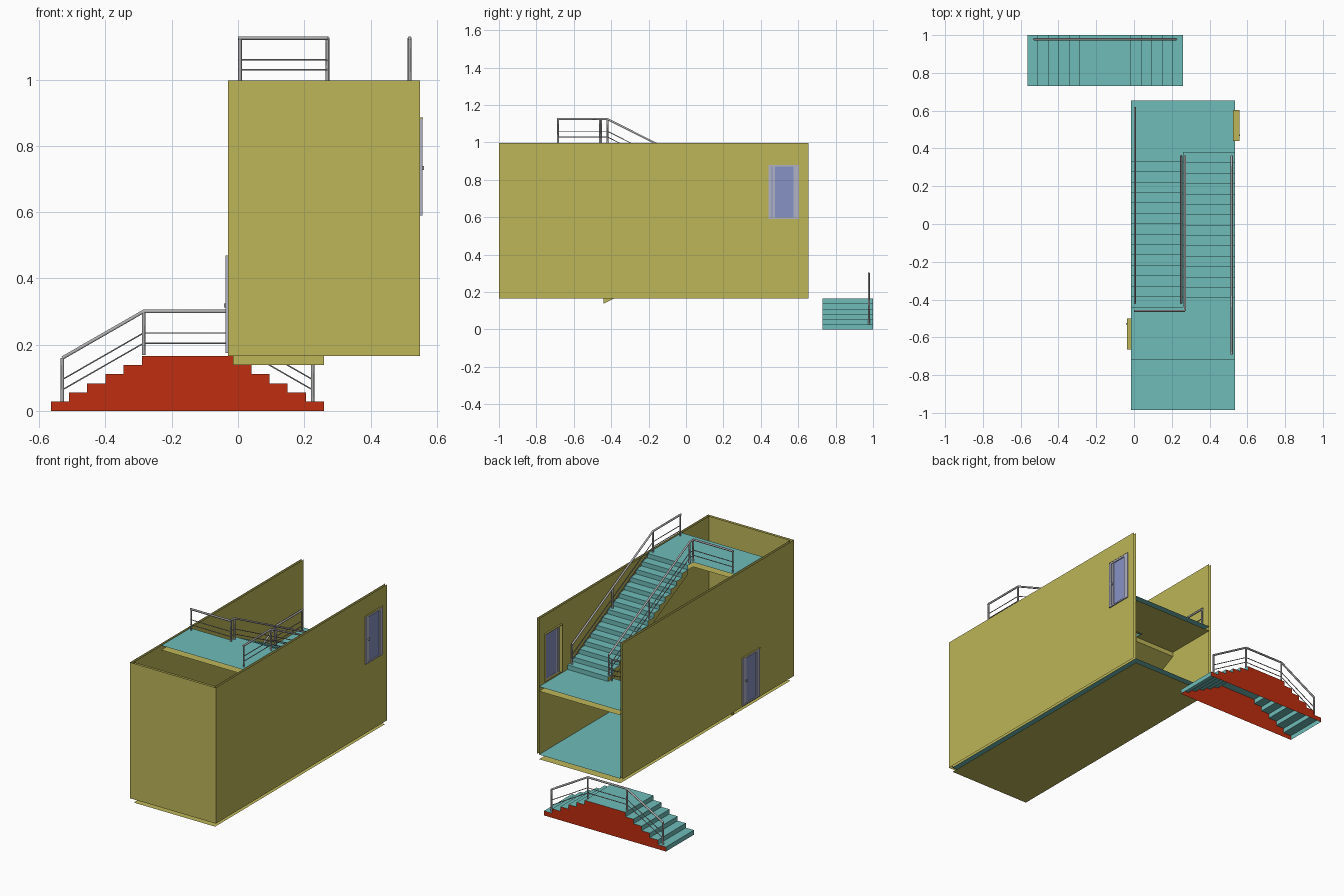
import bpy
import bmesh
from mathutils import Vector

if "Cube" in bpy.data.objects:
    bpy.data.objects.remove(bpy.data.objects["Cube"], do_unlink=True)


def material(name, r, g, b):
    m = bpy.data.materials.new(name)
    m.use_nodes = True
    m.diffuse_color = (r, g, b, 1)
    m.node_tree.nodes["Principled BSDF"].inputs["Base Color"].default_value = (r, g, b, 1)
    return m


OLIVE = material("olive wall", 0.51, 0.465, 0.098)
TEAL = material("teal floor", 0.156, 0.503, 0.485)
RED = material("red stair side", 0.52, 0.027, 0.005)
GREY = material("grey metal", 0.42, 0.42, 0.43)
FRAME = material("pale frame", 0.44, 0.45, 0.56)
BLUE = material("blue glass", 0.24, 0.29, 0.55)

# Shared dimensions: riser, tread, storey levels, interior extents
R, T = 0.0277, 0.055
GROUND, MIDDLE, TOP = 6 * R, 21 * R, 36 * R
X0, XM, X1 = -0.015, 0.26, 0.535
FRONT, BACK = -0.985, 0.655
GAP = 0.015
SLAB = 0.028


def finish(name, bm, mats):
    me = bpy.data.meshes.new(name)
    bm.to_mesh(me)
    bm.free()
    for m in mats:
        me.materials.append(m)
    ob = bpy.data.objects.new(name, me)
    bpy.context.collection.objects.link(ob)
    return ob


def sheets(name, polys, normal, mat):
    """Flat faces, all turned towards the given normal."""
    bm = bmesh.new()
    for pts in polys:
        f = bm.faces.new([bm.verts.new(p) for p in pts])
        f.normal_update()
        if f.normal.dot(Vector(normal)) < 0:
            f.normal_flip()
    bmesh.ops.remove_doubles(bm, verts=bm.verts, dist=0.0001)
    return finish(name, bm, [mat])


def box(name, lo, hi, mat):
    bm = bmesh.new()
    bmesh.ops.create_cube(bm, size=1)
    for v in bm.verts:
        v.co = [(a + b) / 2 + c * abs(b - a) for a, b, c in zip(lo, hi, v.co)]
    return finish(name, bm, [mat])


def slab(name, outline_parts, z):
    """Teal walking surface with an olive underside, open at the edges."""
    for part, height, up, mat in (("floor", z, 1, TEAL), ("underside", z - SLAB, -1, OLIVE)):
        polys = [[(a, c, height), (b, c, height), (b, d, height), (a, d, height)]
                 for a, b, c, d in outline_parts]
        sheets(name + "_" + part, polys, (0, 0, up), mat)


def side_wall(name, x, y0, direction, hole):
    """Wall sheet across x with a rectangular door opening."""
    ys = [y0, hole[0], hole[1], BACK]
    zs = [GROUND, hole[2], hole[3], TOP]
    polys = [[(x, ys[i], zs[k]), (x, ys[i + 1], zs[k]),
              (x, ys[i + 1], zs[k + 1]), (x, ys[i], zs[k + 1])]
             for i in range(3) for k in range(3) if (i, k) != (1, 1)]
    sheets(name, polys, (direction, 0, 0), OLIVE)


def extrude_profile(name, profile, step_edges, place, a, b, side_mat, closed=True):
    """Stair solid: the first edges are treads and risers, the rest is the soffit."""
    bm = bmesh.new()
    near = [bm.verts.new(place(u, z, a)) for u, z in profile]
    far = [bm.verts.new(place(u, z, b)) for u, z in profile]
    bm.faces.new(near).material_index = 1
    bm.faces.new(far[::-1]).material_index = 1
    n = len(profile)
    for i in range(n if closed else step_edges):
        j = (i + 1) % n
        f = bm.faces.new((near[j], near[i], far[i], far[j]))
        f.material_index = 0 if i < step_edges else 1
    bmesh.ops.recalc_face_normals(bm, faces=bm.faces)
    return finish(name, bm, [TEAL, side_mat])


def flight(name, y, z, direction, a, b, risers=15):
    steps = [(0, 0)]
    for i in range(risers):
        steps.append((i * T, (i + 1) * R))
        if i < risers - 1:
            steps.append(((i + 1) * T, (i + 1) * R))
    run = (risers - 1) * T
    profile = steps + [(run, (risers - 2) * R), (0, -R)]
    extrude_profile(name, profile, len(steps) - 1,
                    lambda u, h, x: (x, y + direction * u, z + h), a, b, OLIVE)


def railing(name, path, posts, height=0.128):
    """Handrail, two thin lower rails and posts (points on the handrail)."""
    cu = bpy.data.curves.new(name, "CURVE")
    cu.dimensions = "3D"
    cu.bevel_depth = 0.006
    cu.bevel_resolution = 1
    cu.use_fill_caps = True

    def tube(pts, radius):
        sp = cu.splines.new("POLY")
        sp.points.add(len(pts) - 1)
        for p, co in zip(sp.points, pts):
            p.co = (*co, 1)
            p.radius = radius

    tube(path, 1)
    for drop in (0.065, 0.096):
        tube([(x, y, z - drop) for x, y, z in path], 0.4)
    for x, y, z in posts:
        tube([(x, y, z - height), (x, y, z)], 0.9)
    cu.materials.append(GREY)
    ob = bpy.data.objects.new(name, cu)
    bpy.context.collection.objects.link(ob)
    bpy.ops.object.select_all(action="DESELECT")
    ob.select_set(True)
    bpy.context.view_layer.objects.active = ob
    bpy.ops.object.convert(target="MESH")


def door(name, side, yc, z0):
    """Door in a side wall; side is +1 or -1, the details turn with it."""
    z1 = z0 + 0.295

    def part(label, d0, d1, l0, l1, za, zb, mat):
        xs = sorted((XM + side * d0, XM + side * d1))
        ys = sorted((yc + side * l0, yc + side * l1))
        box(name + "_" + label, (xs[0], ys[0], za), (xs[1], ys[1], zb), mat)

    part("lintel", 0.265, 0.298, -0.082, 0.082, z1 - 0.004, z1, OLIVE)
    for label, l in (("jamb_a", -0.082), ("jamb_b", 0.078)):
        part(label, 0.265, 0.289, l, l + 0.004, z0, z1, OLIVE)
    part("frame_a", 0.286, 0.297, -0.082, -0.064, z0, z1 - 0.004, FRAME)
    part("frame_b", 0.286, 0.297, 0.052, 0.082, z0, z1 - 0.004, FRAME)
    part("frame_top", 0.286, 0.297, -0.064, 0.052, z1 - 0.014, z1 - 0.004, FRAME)
    part("frame_bottom", 0.286, 0.297, -0.064, 0.052, z0, z0 + 0.008, FRAME)
    part("stile", 0.286, 0.294, -0.060, -0.046, z0 + 0.008, z1 - 0.014, FRAME)
    part("glass", 0.287, 0.291, -0.064, 0.052, z0 + 0.008, z1 - 0.014, BLUE)
    part("handle", 0.291, 0.302, -0.057, -0.049, z0 + 0.138, z0 + 0.15, GREY)


# Double-skinned walls, open at the back and at the top
left_hole = (0.44, 0.604, MIDDLE + 0.008, MIDDLE + 0.303)
right_hole = (-0.664, -0.5, GROUND + 0.008, GROUND + 0.303)
side_wall("left_wall_outer", X1 + GAP, FRONT - GAP, 1, left_hole)
side_wall("left_wall_inner", X1, FRONT, -1, left_hole)
side_wall("right_wall_outer", X0 - GAP, FRONT - GAP, -1, right_hole)
side_wall("right_wall_inner", X0, FRONT, 1, right_hole)
for label, g, d in (("outer", GAP, -1), ("inner", 0, 1)):
    y = FRONT - g
    sheets("front_wall_" + label, [[(X0 - g, y, GROUND), (X1 + g, y, GROUND),
                                    (X1 + g, y, TOP), (X0 - g, y, TOP)]], (0, d, 0), OLIVE)

door("left_door", 1, 0.522, MIDDLE + 0.008)
door("right_door", -1, -0.582, GROUND + 0.008)

# Storey slabs
slab("ground", [(X0, X1, FRONT, BACK)], GROUND)
slab("middle", [(X0, XM, 0.33, BACK), (XM, X1, 0.38, BACK)], MIDDLE)
slab("landing", [(X0, XM, -0.72, -0.44), (XM, X1, -0.72, -0.39)], TOP)

# Two inside flights
flight("lower_flight", -0.44, GROUND, 1, X0, XM)
flight("upper_flight", 0.38, MIDDLE, -1, XM, X1)

# Inside railings
H = 0.128
lo, mid = GROUND + R + 0.122, MIDDLE + H
for name, x, end in (("lower_wall_railing", 0.005, 0.62), ("lower_inner_railing", 0.25, 0.36)):
    path = [(x, -0.42, lo), (x, 0.36, mid)]
    posts = path + [(x, -0.03, (lo + mid) / 2)]
    if end > 0.5:
        path = path + [(x, end, mid)]
        posts = posts + [(x, end - 0.006, mid)]
    railing(name, path, posts)

hi, low = TOP + H, MIDDLE + R + 0.122
for name, x, end in (("upper_wall_railing", 0.518, -0.69), ("upper_inner_railing", 0.27, -0.46)):
    path = [(x, end, hi), (x, -0.42, hi), (x, 0.36, low)]
    posts = [(x, end + 0.006, hi), path[1], path[2], (x, -0.03, (hi + low) / 2)]
    railing(name, path, posts)
railing("landing_railing", [(0, -0.46, hi), (0.27, -0.46, hi)], [(0.006, -0.46, hi)])

# Outside stair: six steps up, platform, six steps down, open underneath
left_end, right_end = -0.565, 0.26
half = []
for i in range(6):
    half += [(i * T, i * R), (i * T, (i + 1) * R)]
profile = [(left_end + u, z) for u, z in half]
profile += [(right_end - u, z) for u, z in reversed(half)]
extrude_profile("outside_stair", profile, len(profile) - 1,
                lambda u, z, y: (u, y, z), 0.73, 1.0, RED, closed=False)

# Outside railing on the back side
path = [(-0.53, 0.978, R + 0.132), (-0.285, 0.978, GROUND + 0.134),
        (-0.02, 0.978, GROUND + 0.134), (0.225, 0.978, R + 0.132)]
railing("outside_railing", path, path, 0.132)
